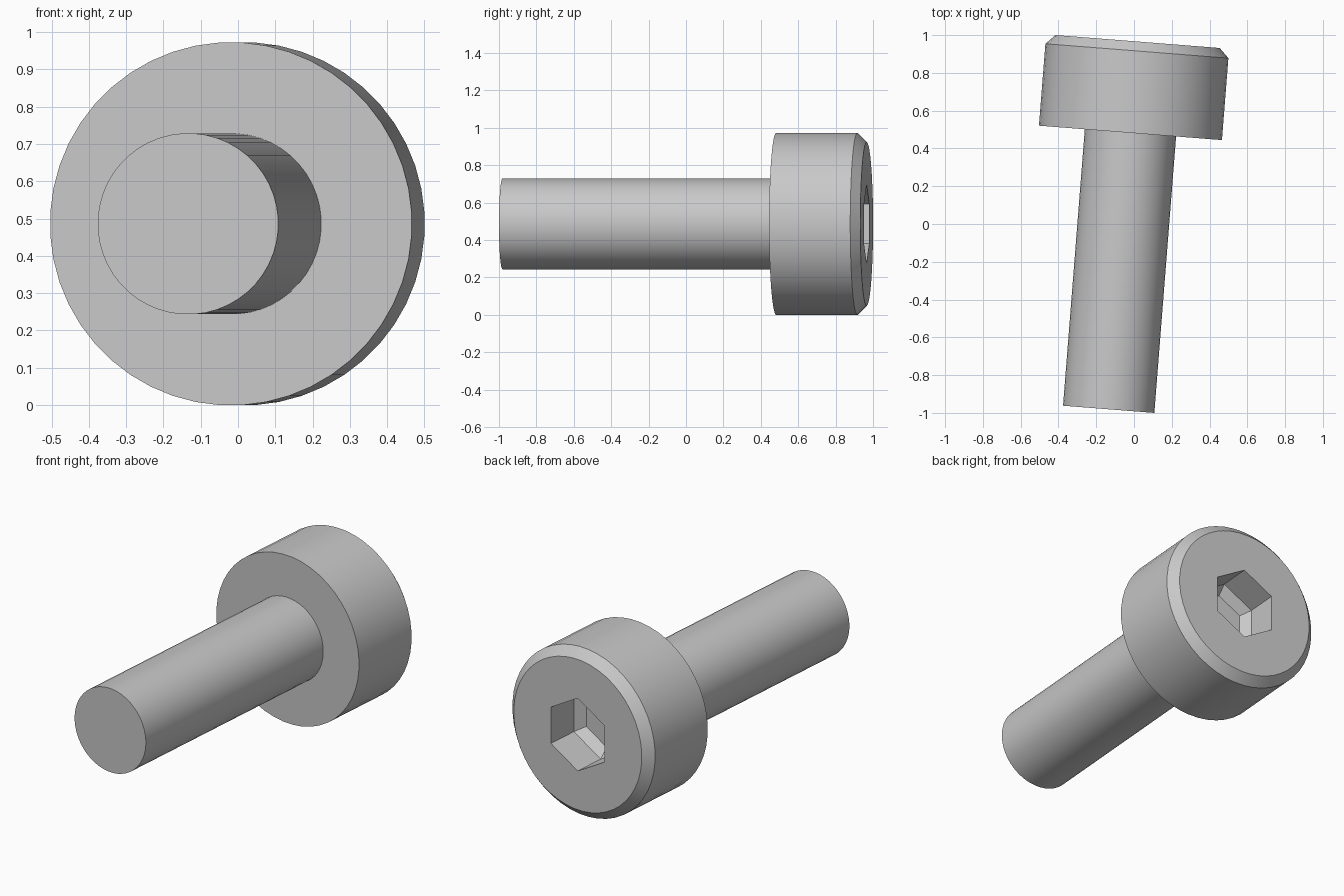
import bpy, bmesh
from math import radians, pi, sin, cos
from mathutils import Matrix

old = bpy.data.objects.get("Cube")
if old:
    bpy.data.objects.remove(old, do_unlink=True)

SHAFT_R, SHAFT_LEN = 0.243, 1.468
HEAD_R, HEAD_LEN = 0.487, 0.485
CHAMFER = 0.05
SOCKET_R, SOCKET_DEPTH = 0.211, 0.24

steel = bpy.data.materials.new("steel_grey")
steel.use_nodes = True
grey = (0.58, 0.58, 0.58, 1)
steel.diffuse_color = grey
steel.node_tree.nodes["Principled BSDF"].inputs["Base Color"].default_value = grey


def stack_rings(name, profile, sides, start):
    """Closed solid from (radius, height) rings along local z."""
    bm = bmesh.new()
    rings = []
    for r, h in profile:
        angles = [start + 2 * pi * i / sides for i in range(sides)]
        rings.append([bm.verts.new((r * cos(a), r * sin(a), h)) for a in angles])
    for low, high in zip(rings, rings[1:]):
        for i in range(sides):
            j = (i + 1) % sides
            bm.faces.new((low[i], low[j], high[j], high[i]))
    bm.faces.new(rings[0][::-1])
    bm.faces.new(rings[-1])
    bmesh.ops.recalc_face_normals(bm, faces=bm.faces)
    mesh = bpy.data.meshes.new(name)
    bm.to_mesh(mesh)
    bm.free()
    mesh.materials.append(steel)
    obj = bpy.data.objects.new(name, mesh)
    bpy.context.collection.objects.link(obj)
    return obj


# Shaft and chamfered cylindrical head in one turned body
top = SHAFT_LEN + HEAD_LEN
screw = stack_rings("screw_body", [
    (SHAFT_R, 0), (SHAFT_R, SHAFT_LEN), (HEAD_R, SHAFT_LEN),
    (HEAD_R, top - CHAMFER), (HEAD_R - CHAMFER, top)], 48, pi / 48)

# Hexagonal socket with a bevelled floor
floor = top - SOCKET_DEPTH
cutter = stack_rings("socket_cutter", [
    (SOCKET_R - CHAMFER, floor), (SOCKET_R, floor + CHAMFER),
    (SOCKET_R, top + 0.1)], 6, pi / 2)
cutter.hide_render = True

cut = screw.modifiers.new("hex_socket", "BOOLEAN")
cut.operation = "DIFFERENCE"
cut.solver = "EXACT"
cut.object = cutter
bpy.context.view_layer.objects.active = screw
bpy.ops.object.select_all(action="DESELECT")
screw.select_set(True)
bpy.ops.object.modifier_apply(modifier=cut.name)
bpy.data.objects.remove(cutter, do_unlink=True)

# Lay the screw down, head to the back, turned slightly about z
screw.data.transform(Matrix.Translation((-0.134, -0.981, 0.486))
                     @ Matrix.Rotation(radians(-4.5), 4, "Z")
                     @ Matrix.Rotation(radians(-90), 4, "X"))
bpy.ops.object.shade_smooth_by_angle(angle=radians(30))
